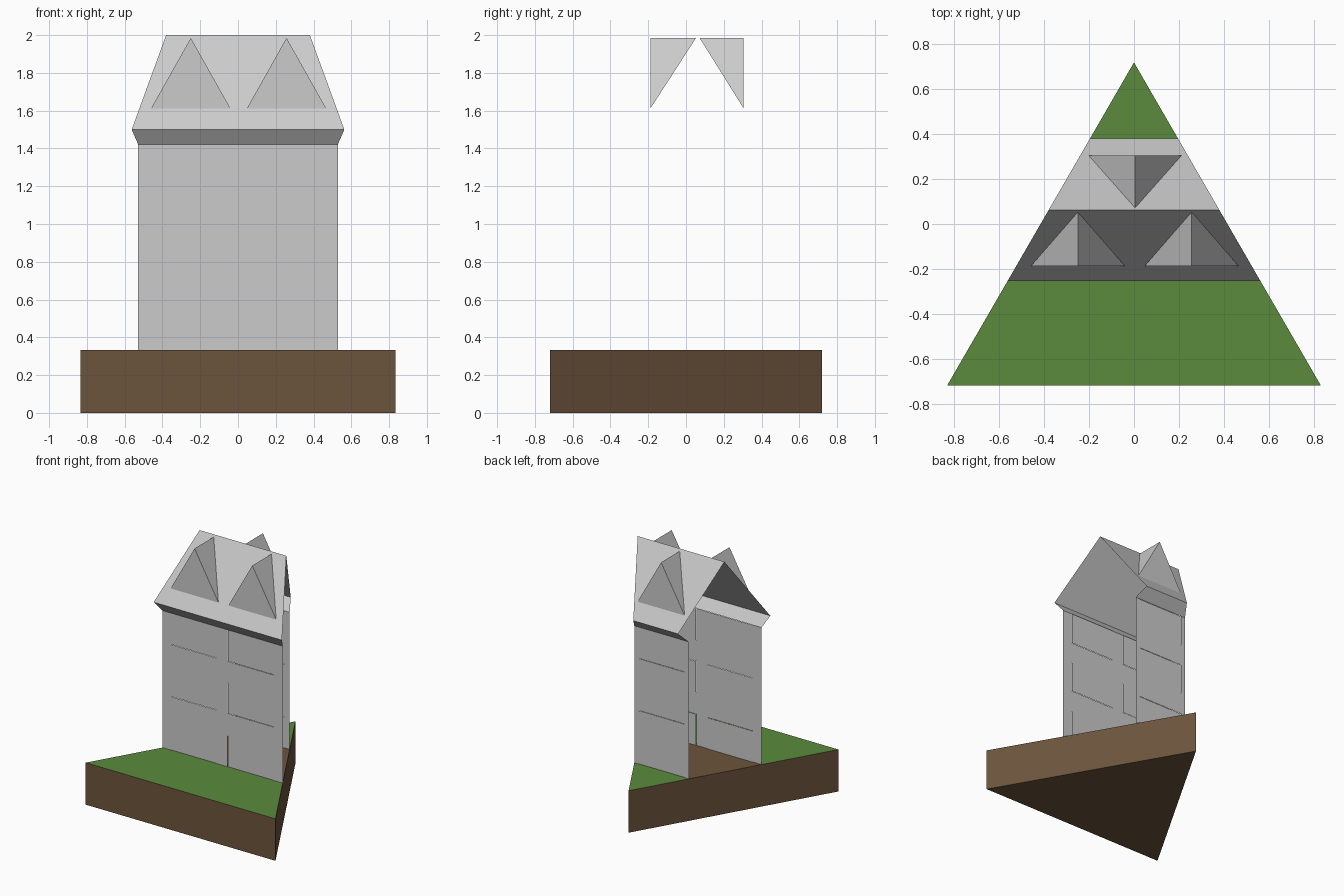
import bpy

if "Cube" in bpy.data.objects:
    bpy.data.objects.remove(bpy.data.objects["Cube"])

BASE_Z, HALF_X, HALF_Y = 0.333, 0.833, 0.72
FRONT_Y, BACK_Y, RIDGE_Y = -0.193, 0.306, 0.062


def half_width(y):
    """Half width of the triangular plot at depth y."""
    return HALF_X * (HALF_Y - y) / (2 * HALF_Y)


def colour(name, rgb):
    m = bpy.data.materials.new(name)
    m.diffuse_color = (*rgb, 1)
    m.use_nodes = True
    m.node_tree.nodes["Principled BSDF"].inputs["Base Color"].default_value = m.diffuse_color
    return m


def build(name, verts, faces, mat=None):
    me = bpy.data.meshes.new(name)
    me.from_pydata(verts, [], faces)
    me.update()
    ob = bpy.data.objects.new(name, me)
    bpy.context.collection.objects.link(ob)
    if mat:
        me.materials.append(mat)
    return ob


def strip(name, profile, mat=None):
    """Sweep a (y, z) profile across x, cut to the plot's slanted sides."""
    verts = []
    for y, z in profile:
        w = half_width(y)
        verts += [(-w, y, z), (w, y, z)]
    faces = [(2 * i, 2 * i + 1, 2 * i + 3, 2 * i + 2) for i in range(len(profile) - 1)]
    return build(name, verts, faces, mat)


earth = colour("earth", (0.15, 0.09, 0.045))
grass = colour("grass", (0.105, 0.26, 0.045))

# Triangular earth block, open on top
tri = [(-HALF_X, -HALF_Y), (HALF_X, -HALF_Y), (0, HALF_Y)]
build("earth_block", [(x, y, z) for z in (0, BASE_Z) for x, y in tri],
      [(2, 1, 0), (0, 1, 4, 3), (1, 2, 5, 4), (2, 0, 3, 5)], earth)

# Ground surfaces: lawn in front and behind, bare floor inside
strip("front_lawn", [(-HALF_Y, BASE_Z), (FRONT_Y, BASE_Z)], grass)
strip("house_floor", [(FRONT_Y, BASE_Z), (BACK_Y, BASE_Z)], earth)
w = half_width(BACK_Y)
build("back_lawn", [(-w, BACK_Y, BASE_Z), (w, BACK_Y, BASE_Z), (0, HALF_Y, BASE_Z)],
      [(0, 1, 2)], grass)

# Roof shell with eaves sloping back to the walls
strip("roof", [(FRONT_Y, 1.42), (-0.253, 1.5), (RIDGE_Y, 2.0), (0.38, 1.5), (BACK_Y, 1.42)])

# Thin walls, with panes set barely behind the frame
LEVELS = [BASE_Z, 0.58, 0.757, 1.0, 1.17, 1.42]


def wall(side, y, out, spans):
    w = half_width(y)
    xs = [-w] + [x for s in spans for x in s] + [w]
    for kind in ("wall", "window_panes"):
        verts, faces = [], []
        for i in range(len(xs) - 1):
            for j in range(len(LEVELS) - 1):
                pane = i % 2 == 1 and j % 2 == 0
                if pane != (kind == "window_panes"):
                    continue
                yy = y - out * 0.003 if pane else y
                n = len(verts)
                verts += [(xs[i], yy, LEVELS[j]), (xs[i + 1], yy, LEVELS[j]),
                          (xs[i + 1], yy, LEVELS[j + 1]), (xs[i], yy, LEVELS[j + 1])]
                f = (n, n + 1, n + 2, n + 3)
                faces.append(f if out < 0 else f[::-1])
        build(f"{side}_{kind}", verts, faces)


wall("front", FRONT_Y, -1, [(-0.45, -0.05), (0.045, 0.445)])
wall("back", BACK_Y, 1, [(-0.2, 0.2)])


# Pointed dormers with a level ridge running into the roof
def dormer(name, x, y, y_in):
    z0, z1, h = 1.612, 1.985, 0.21
    faces = [(0, 1, 2), (0, 2, 3), (1, 3, 2)]
    if y_in < y:
        faces = [f[::-1] for f in faces]
    build(name, [(x - h, y, z0), (x + h, y, z0), (x, y, z1), (x, y_in, z1)], faces)


dormer("front_dormer_left", -0.25, -0.188, 0.053)
dormer("front_dormer_right", 0.257, -0.188, 0.053)
dormer("back_dormer", 0.005, 0.305, 0.072)
